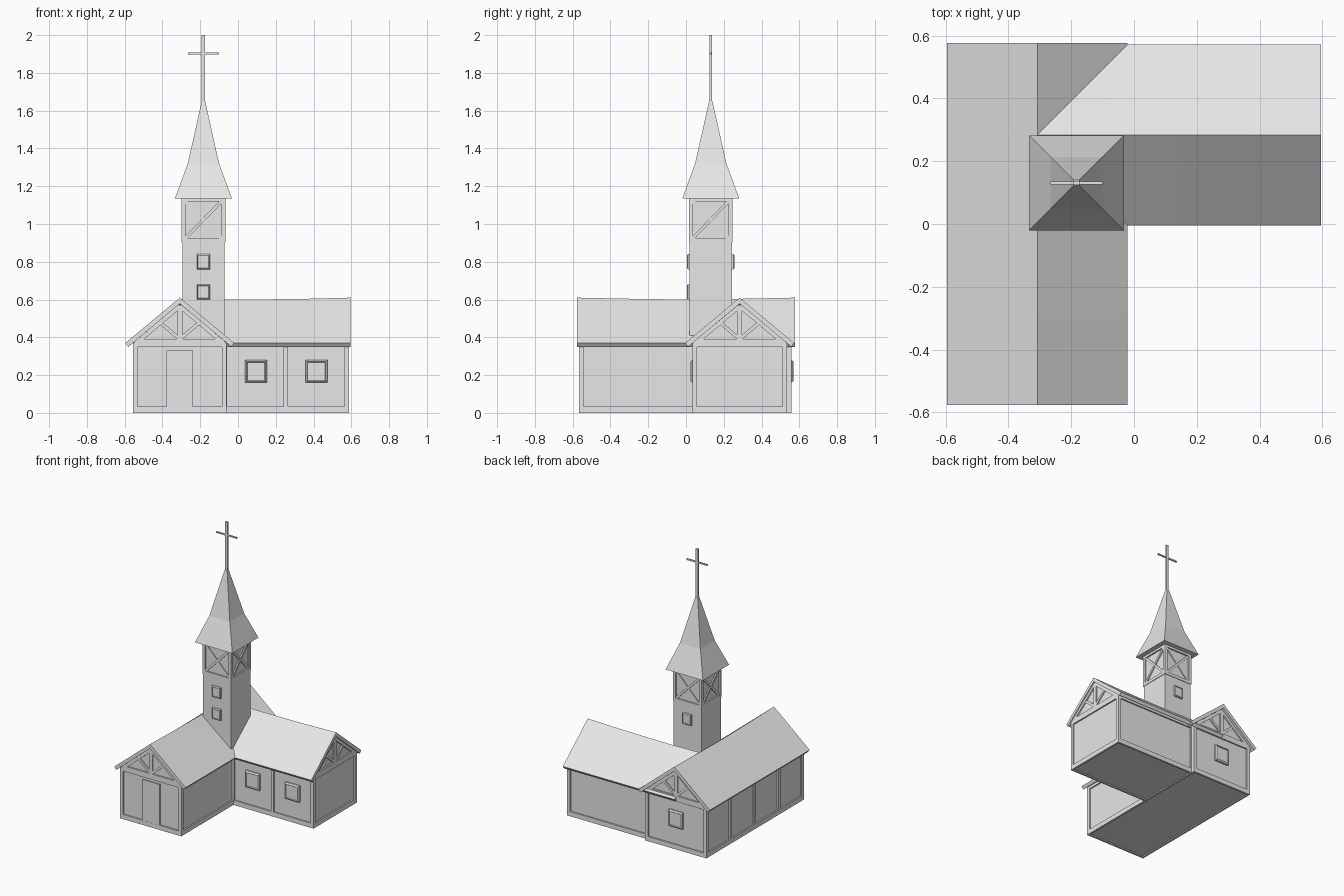
import bpy, bmesh
from mathutils import Vector, Matrix

cube = bpy.data.objects.get("Cube")
if cube:
    bpy.data.objects.remove(cube, do_unlink=True)

grey = bpy.data.materials.new("light_grey")
grey.use_nodes = True
grey.diffuse_color = (0.8, 0.8, 0.8, 1)
grey.node_tree.nodes["Principled BSDF"].inputs["Base Color"].default_value = (0.8, 0.8, 0.8, 1)

UP = Vector((0, 0, 1))
FRONT, BACK = Vector((0, -1, 0)), Vector((0, 1, 0))
LEFT, RIGHT = Vector((1, 0, 0)), Vector((-1, 0, 0))


def finish(name, bm):
    bmesh.ops.recalc_face_normals(bm, faces=bm.faces)
    mesh = bpy.data.meshes.new(name)
    bm.to_mesh(mesh)
    bm.free()
    mesh.materials.append(grey)
    ob = bpy.data.objects.new(name, mesh)
    bpy.context.collection.objects.link(ob)
    return ob


def plane(x, y, normal):
    """Wall space: across, up and outward, starting at (x, y, 0)."""
    m = Matrix((UP.cross(normal), UP, normal)).transposed().to_4x4()
    m.translation = (x, y, 0)
    return m


def loft(bm, rings):
    """Closed skin through rings of equal length, capped at both ends."""
    loops = [[bm.verts.new(p) for p in ring] for ring in rings]
    n = len(loops[0])
    for a, b in zip(loops, loops[1:]):
        for i in range(n):
            j = (i + 1) % n
            bm.faces.new((a[i], a[j], b[j], b[i]))
    bm.faces.new(loops[0])
    bm.faces.new(loops[-1])


def beam(bm, m, p, q, width, depth, base=-0.004):
    """Timber lying on a wall between two points."""
    p, q = Vector(p), Vector(q)
    side = (q - p).normalized().orthogonal() * width / 2
    quad = (p + side, q + side, q - side, p - side)
    loft(bm, [[m @ Vector((c.x, c.y, d)) for c in quad] for d in (base, depth)])


def frame(bm, m, hw, z0, z1, post=0.024, sill=0.034, plate=0.02, depth=0.01):
    for s in (-1, 1):
        u = s * (hw - post / 2)
        beam(bm, m, (u, z0), (u, z1), post, depth)
    beam(bm, m, (-hw, z0 + sill / 2), (hw, z0 + sill / 2), sill, depth)
    beam(bm, m, (-hw, z1 - plate / 2), (hw, z1 - plate / 2), plate, depth)


def truss(bm, m, hw):
    beam(bm, m, (-hw, 0.38), (hw, 0.38), 0.022, 0.01)
    beam(bm, m, (0, 0.38), (0, 0.57), 0.026, 0.01)
    for s in (-1, 1):
        beam(bm, m, (s * hw, 0.365), (0, 0.565), 0.022, 0.01)
        beam(bm, m, (0, 0.39), (s * 0.1, 0.475), 0.018, 0.008)


def window(name, m, u, z, w, h, depth=0.02):
    bm = bmesh.new()
    rings = []
    for d, k in ((-0.004, 1), (depth * 0.6, 1), (depth, 0.86), (depth * 0.75, 0.8)):
        rings.append([m @ Vector((u + a * w / 2 * k, z + b * h / 2 * k, d))
                      for a, b in ((-1, -1), (1, -1), (1, 1), (-1, 1))])
    loft(bm, rings)
    finish(name, bm)


def extrude_profile(name, profiles, place):
    bm = bmesh.new()
    loft(bm, [[place(t, a, z) for a, z in prof] for t, prof in profiles])
    finish(name, bm)


def house_profile(hw):
    return [(-hw, 0.008), (hw, 0.008), (hw, 0.37), (0, 0.575), (-hw, 0.37)]


def roof_profile(sag):
    half = [(0.288, 0.37), (0.273, 0.35)]
    return ([(0, 0.61 - sag)] + half + [(0, 0.578 - sag)]
            + [(-a, z) for a, z in reversed(half)])


def roof(name, start, end, place, sags):
    step = (end - start) / (len(sags) - 1)
    extrude_profile(name, [(start + i * step, roof_profile(s)) for i, s in enumerate(sags)], place)


# Nave along y, side wing along x
AX, BY = -0.308, 0.284
nave = lambda t, a, z: (AX + a, t, z)
wing = lambda t, a, z: (t, BY + a, z)
NW, WW = 0.237, 0.24
NY0, NY1, WX1 = -0.557, 0.548, 0.577
NYC, NL = (NY0 + NY1) / 2, (NY1 - NY0) / 2 + 0.01
extrude_profile("nave_walls", [(t, house_profile(NW)) for t in (NY0, NY1)], nave)
extrude_profile("wing_walls", [(t, house_profile(WW)) for t in (AX, WX1)], wing)
roof("nave_roof", -0.576, 0.577, nave, (0, 0.006, 0.01, 0.006, 0))
roof("wing_roof", AX, 0.595, wing, (0.006, 0.01, 0.009, 0.006, 0))

# Gable ends
ends = {
    "nave_front": (plane(AX, NY0, FRONT), NW),
    "nave_back": (plane(AX, NY1, BACK), NW),
    "wing_end": (plane(WX1, BY, LEFT), WW),
}
for name, (m, hw) in ends.items():
    bm = bmesh.new()
    frame(bm, m, hw + 0.01, 0, 0.37)
    truss(bm, m, hw)
    finish(name + "_timbers", bm)

# Long walls with intermediate posts
WXC, WL = (AX + NW + WX1) / 2, (WX1 - AX - NW) / 2 + 0.01
sides = {
    "nave_right": (plane(AX - NW, NYC, RIGHT), NL, (-0.28, 0, 0.28)),
    "nave_left": (plane(AX + NW, NYC, LEFT), NL, ()),
    "wing_front": (plane(WXC, BY - WW, FRONT), WL, (0,)),
    "wing_back": (plane(WXC, BY + WW, BACK), WL, ()),
}
for name, (m, hw, posts) in sides.items():
    bm = bmesh.new()
    frame(bm, m, hw, 0, 0.37)
    for u in posts:
        beam(bm, m, (u, 0), (u, 0.36), 0.022, 0.01)
    finish(name + "_timbers", bm)

# Door and house windows
bm = bmesh.new()
beam(bm, ends["nave_front"][0], (0, 0), (0, 0.33), 0.14, 0.009)
finish("door", bm)
window("nave_back_window", ends["nave_back"][0], 0, 0.22, 0.115, 0.12)
for i, x in enumerate((0.095, 0.415)):
    window(f"wing_window_{i + 1}", sides["wing_front"][0], x - WXC, 0.22, 0.115, 0.12)

# Tower and spire are square stacks around one axis
TX, TY = -0.183, 0.131


def stack(name, levels, ratio=1):
    bm = bmesh.new()
    loft(bm, [[(TX + a * h, TY + b * h * ratio, z)
               for a, b in ((-1, -1), (1, -1), (1, 1), (-1, 1))] for h, z in levels])
    return finish(name, bm)


stack("tower", [(0.112, 0.3), (0.112, 0.92)])
stack("belfry", [(0.106, 0.91), (0.106, 1.145)])
stack("spire", [(0.151, 1.135), (0.083, 1.32), (0.009, 1.65)])
stack("cross_post", [(0.009, 1.62), (0.009, 2.0)], 0.6)
stack("cross_arm", [(0.083, 1.897), (0.083, 1.907)], 0.055)

# Belfry timbers with crossed braces
bm = bmesh.new()
for n in (FRONT, BACK, LEFT, RIGHT):
    m = plane(TX + n.x * 0.106, TY + n.y * 0.106, n)
    frame(bm, m, 0.116, 0.905, 1.14, 0.022, 0.022, 0.022)
    for s in (-1, 1):
        beam(bm, m, (-s * 0.1, 0.92), (s * 0.1, 1.125), 0.016, 0.007 + s * 0.001)
finish("belfry_timbers", bm)

# Tower windows
for name, n, z in (("front_lower", FRONT, 0.64), ("front_upper", FRONT, 0.8), ("back", BACK, 0.8)):
    window(f"tower_{name}_window", plane(TX, TY + n.y * 0.112, n), 0, z, 0.07, 0.08, 0.014)
